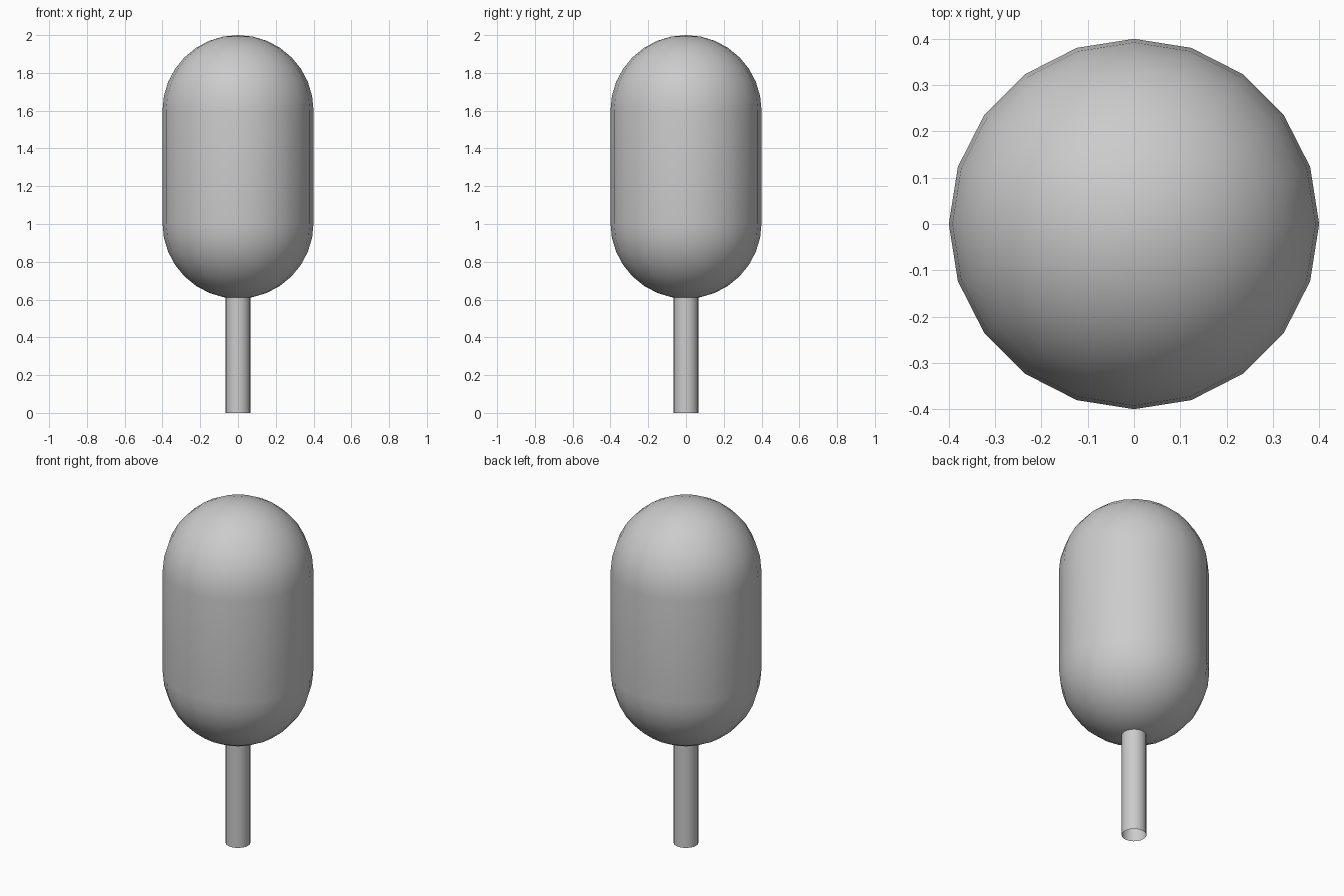
import bpy, bmesh, math

if "Cube" in bpy.data.objects:
    bpy.data.objects.remove(bpy.data.objects["Cube"])

SIDES = 20


def lathe(name, profile):
    """Spin a (radius, z) profile around z; zero radius makes a pole."""
    bm = bmesh.new()
    rings = []
    for r, z in profile:
        if r < 1e-5:
            rings.append([bm.verts.new((0, 0, z))] * SIDES)
        else:
            rings.append([bm.verts.new((r * math.cos(2 * math.pi * i / SIDES),
                                        r * math.sin(2 * math.pi * i / SIDES), z))
                          for i in range(SIDES)])
    for low, high in zip(rings, rings[1:]):
        for i in range(SIDES):
            j = (i + 1) % SIDES
            corners = list(dict.fromkeys((low[i], low[j], high[j], high[i])))
            bm.faces.new(corners).smooth = True
    mesh = bpy.data.meshes.new(name)
    bm.to_mesh(mesh)
    bm.free()
    obj = bpy.data.objects.new(name, mesh)
    bpy.context.collection.objects.link(obj)
    return obj


# Capsule crown: two hemispheres joined by a straight wall
R, LOW, HIGH, STEPS = 0.4, 1.005, 1.6, 8
angles = [math.pi / 2 * i / STEPS for i in range(STEPS + 1)]
bottom = [(R * math.sin(a), LOW - R * math.cos(a)) for a in angles]
top = [(R * math.cos(a), HIGH + R * math.sin(a)) for a in angles]
lathe("crown", bottom + top)

# Slim trunk, open at the foot
lathe("trunk", [(0.066, 0.0), (0.066, 0.62)])
